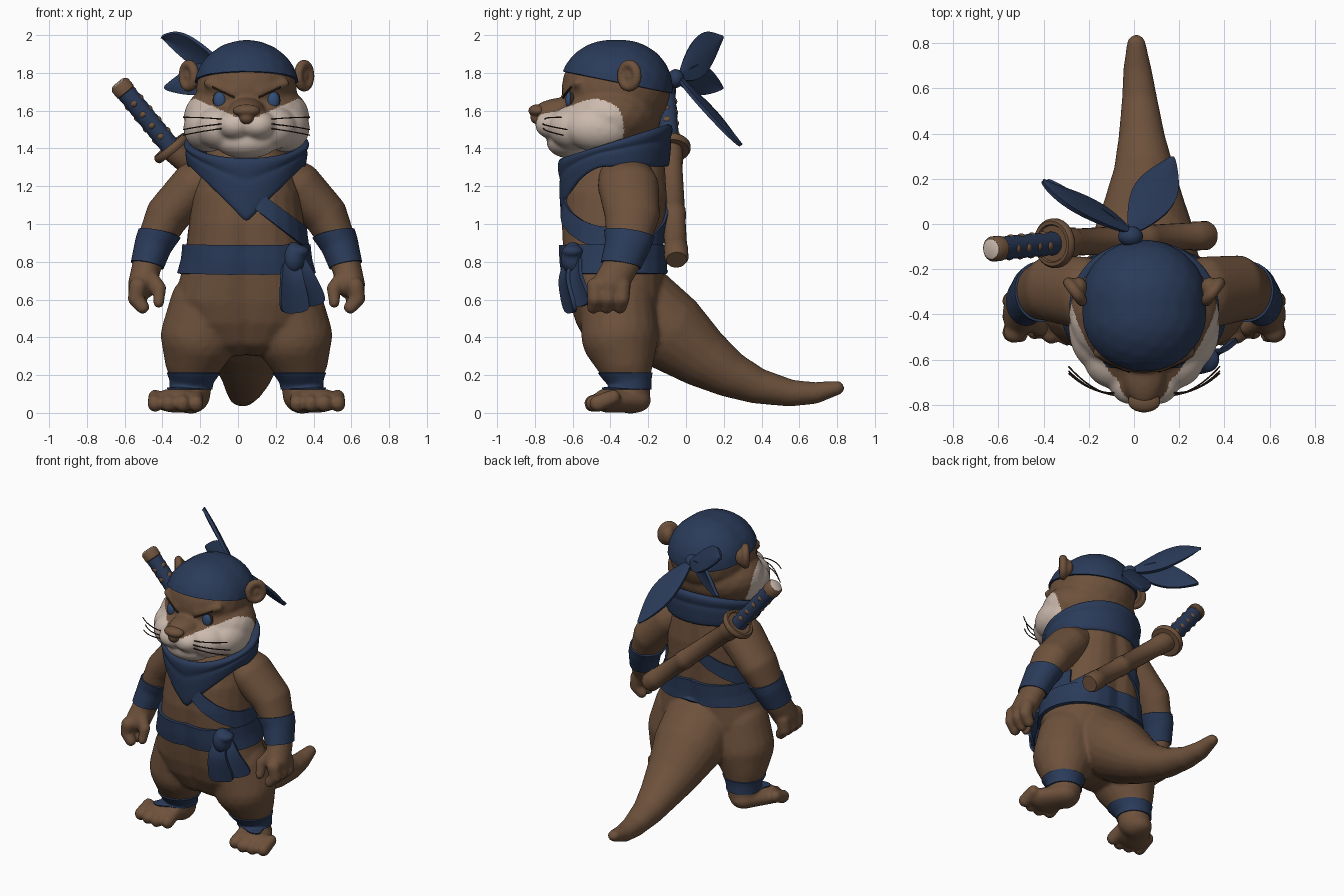
import bpy, bmesh, math
from mathutils import Vector, Matrix
from mathutils.bvhtree import BVHTree

if "Cube" in bpy.data.objects:
    bpy.data.objects.remove(bpy.data.objects["Cube"])

MID = 0.045  # the body's own centre line


def material(name, rgb):
    m = bpy.data.materials.new(name)
    m.use_nodes = True
    m.diffuse_color = (*rgb, 1)
    m.node_tree.nodes["Principled BSDF"].inputs["Base Color"].default_value = (*rgb, 1)
    return m


BROWN = material("brown fur", (0.155, 0.083, 0.045))
BLUE = material("navy cloth", (0.023, 0.043, 0.1))
CREAM = material("cream fur", (0.6, 0.49, 0.42))
DARK = material("dark brown", (0.03, 0.018, 0.012))
IRIS = material("blue iris", (0.032, 0.075, 0.18))


def finish(name, mesh, mats, angle=40):
    mesh.name = name
    ob = bpy.data.objects.new(name, mesh)
    bpy.context.collection.objects.link(ob)
    mesh.materials.clear()
    for m in mats:
        mesh.materials.append(m)
    bpy.ops.object.select_all(action="DESELECT")
    ob.select_set(True)
    bpy.context.view_layer.objects.active = ob
    bpy.ops.object.shade_smooth_by_angle(angle=math.radians(angle))
    return ob


def build(name, bm, mats, mods=(), angle=40):
    """Bake a bmesh with modifiers into a finished object."""
    mesh = bpy.data.meshes.new(name)
    bm.normal_update()
    bm.to_mesh(mesh)
    bm.free()
    tmp = bpy.data.objects.new(name + "_tmp", mesh)
    bpy.context.collection.objects.link(tmp)
    for kind, props in mods:
        mod = tmp.modifiers.new(kind, kind)
        for key, value in props.items():
            setattr(mod, key, value)
    graph = bpy.context.evaluated_depsgraph_get()
    graph.update()
    baked = bpy.data.meshes.new_from_object(tmp.evaluated_get(graph))
    bpy.data.objects.remove(tmp)
    return finish(name, baked, mats, angle)


def sculpt(name, bm, mats, voxel=0.014, rounds=6):
    return build(name, bm, mats, [
        ("REMESH", dict(mode="VOXEL", voxel_size=voxel)),
        ("SMOOTH", dict(factor=0.5, iterations=rounds))], 80)


def ball(bm, c, r):
    r = (r, r, r) if isinstance(r, (int, float)) else r
    at = Matrix.Translation((c[0] + MID, c[1], c[2]))
    bmesh.ops.create_icosphere(bm, subdivisions=3, radius=1, matrix=at @ Matrix.Diagonal((*r, 1)))


def limb(bm, pts, steps=6, wide=1.0, deep=1.0):
    """Blend balls along points given as x, y, z, radius."""
    for a, b in zip(pts, pts[1:]):
        for i in range(steps + 1):
            p = Vector(a).lerp(Vector(b), i / steps)
            ball(bm, p[:3], (p[3] * wide, p[3] * deep, p[3]))


def flip(pts, s):
    return [(p[0] * s, *p[1:]) for p in pts]


def shell(name, src, planes, thick):
    """Cloth wrap: cut a piece of a surface between planes and thicken it outward."""
    bm = bmesh.new()
    bm.from_mesh(src.data)
    for co, no in planes:
        bmesh.ops.bisect_plane(bm, geom=bm.verts[:] + bm.edges[:] + bm.faces[:],
                               plane_co=co, plane_no=no, clear_outer=True)
    return build(name, bm, [BLUE], [("SOLIDIFY", dict(thickness=thick, offset=1))])


def tube(name, pts, radius, mat):
    cu = bpy.data.curves.new(name, "CURVE")
    cu.dimensions, cu.bevel_depth, cu.bevel_resolution, cu.use_fill_caps = "3D", radius, 1, True
    sp = cu.splines.new("NURBS")
    sp.points.add(len(pts) - 1)
    sp.use_endpoint_u, sp.order_u, sp.resolution_u = True, 3, 6
    for p, co in zip(sp.points, pts):
        p.co = (*co, 1)
    tmp = bpy.data.objects.new(name + "_tmp", cu)
    bpy.context.collection.objects.link(tmp)
    graph = bpy.context.evaluated_depsgraph_get()
    mesh = bpy.data.meshes.new_from_object(tmp.evaluated_get(graph))
    bpy.data.objects.remove(tmp)
    return finish(name, mesh, [mat])


def lathe(name, a, b, profile, mat, sides=24):
    """Turn a profile of (fraction, radius) about the line from a to b."""
    a, b = Vector(a), Vector(b)
    rot = (b - a).to_track_quat("Z", "Y")
    bm, rings = bmesh.new(), []
    for t, r in profile:
        rings.append([bm.verts.new(a.lerp(b, t) + rot @ Vector(
            (r * math.cos(k * math.tau / sides), r * math.sin(k * math.tau / sides), 0)))
            for k in range(sides)])
    for lo, hi in zip(rings, rings[1:]):
        for k in range(sides):
            bm.faces.new((lo[k], lo[k - 1], hi[k - 1], hi[k]))
    bm.faces.new(rings[0])
    bm.faces.new(rings[-1][::-1])
    bmesh.ops.recalc_face_normals(bm, faces=bm.faces[:])
    return build(name, bm, [mat])


def ribbon(name, pts, widths, side, crease=0.015):
    """Cloth end: a creased strip along points."""
    side = Vector(side).normalized()
    nrm = side.cross(Vector(pts[-1]) - Vector(pts[0])).normalized()
    bm, rows = bmesh.new(), []
    for p, w in zip(pts, widths):
        rows.append([bm.verts.new(Vector(p) + side * w * k + nrm * crease * (k == 0)) for k in (-1, 0, 1)])
    for r, q in zip(rows, rows[1:]):
        for k in (0, 1):
            bm.faces.new((r[k], r[k + 1], q[k + 1], q[k]))
    return build(name, bm, [BLUE], [("SUBSURF", dict(levels=2)), ("SOLIDIFY", dict(thickness=0.02, offset=0))])


# Body: torso rows are height, half width, front, back
bm = bmesh.new()
torso = [(0.41, 0.27, -0.54, -0.14), (0.5, 0.35, -0.59, -0.125), (0.6, 0.385, -0.62, -0.12),
         (0.8, 0.33, -0.65, -0.12), (1.0, 0.305, -0.66, -0.11), (1.15, 0.29, -0.64, -0.1),
         (1.3, 0.24, -0.58, -0.11), (1.4, 0.2, -0.52, -0.13)]
for a, b in zip(torso, torso[1:]):
    for i in range(11):
        z, w, f, k = Vector(a).lerp(Vector(b), i / 10)
        for s in (1, -1):
            ball(bm, (s * w * 0.25, (f + k) / 2, z), (w * 0.75, (k - f) / 2, 0.11))
limb(bm, [(0, -0.3, 0.6, 0.23), (0, -0.1, 0.44, 0.215), (0, 0.07, 0.305, 0.165), (0, 0.22, 0.21, 0.125),
          (-0.01, 0.37, 0.145, 0.096), (-0.02, 0.55, 0.105, 0.072), (-0.03, 0.68, 0.105, 0.058),
          (-0.035, 0.8, 0.132, 0.038)], 10, wide=1.1)
for s in (1, -1):
    limb(bm, flip([(0.21, -0.36, 0.56, 0.2), (0.25, -0.35, 0.41, 0.205), (0.28, -0.325, 0.29, 0.155),
                   (0.29, -0.3, 0.2, 0.112), (0.295, -0.295, 0.1, 0.105)], s), 8)
    for i in range(6):
        t = i / 5
        ball(bm, (s * (0.31 + 0.06 * t), -0.27 - 0.14 * t, 0.066), (0.09 + 0.04 * t, 0.085, 0.066))
    for i in range(4):
        x, y = 0.268 + i * 0.072, -0.5 + 0.02 * abs(i - 1.3)
        limb(bm, flip([(x, y + 0.08, 0.082, 0.042), (x, y, 0.05, 0.046)], s), 3, wide=0.9)
body = sculpt("body", bm, [BROWN], 0.011, 7)

# Arms with curled hands, wrist and ankle wraps
for s, tag in ((1, "left"), (-1, "right")):
    bm = bmesh.new()
    limb(bm, flip([(0.18, -0.32, 1.26, 0.115), (0.275, -0.305, 1.2, 0.13), (0.415, -0.285, 1.05, 0.118),
                   (0.49, -0.305, 0.9, 0.092), (0.53, -0.35, 0.77, 0.078), (0.55, -0.4, 0.68, 0.078)], s),
         8, deep=1.25)
    for y in (-0.48, -0.41, -0.34):
        limb(bm, flip([(0.575, y, 0.67, 0.048), (0.587, y, 0.605, 0.042), (0.55, y - 0.01, 0.56, 0.036)], s), 4)
    limb(bm, flip([(0.52, -0.42, 0.72, 0.05), (0.46, -0.46, 0.66, 0.036), (0.465, -0.48, 0.585, 0.03)], s), 4)
    arm = sculpt(tag + "_arm", bm, [BROWN], 0.011, 5)
    down = Vector((s * 0.2, -0.15, -1)).normalized()
    shell(tag + "_wrist_wrap", arm, [((MID + s * 0.48, -0.31, 0.955), -down),
                                     ((MID + s * 0.53, -0.35, 0.785), down)], 0.01)
    shell(tag + "_ankle_wrap", body, [((0, 0, 0.125), (0, 0, -1)), ((0, 0, 0.215), (0, 0, 1)),
                                      ((0, -0.15, 0), (0, 1, 0)), ((MID, 0, 0), (-s, 0, 0))], 0.008)

# Waist sash and shoulder straps
shell("waist_sash", body, [((0, 0, 0.735), (0, 0, -1)), ((0, 0, 0.89), (0, 0, 1))], 0.022)
front, back = ((0, -0.25, 0), (0, 1, 0)), ((0, -0.3, 0), (0, -1, 0))
for tag, s, level, top, half in (("front_strap", 1, 1.065, 1.35, front), ("back_strap", 1, 0.97, 1.3, back),
                                 ("back_cross_strap", -1, 1.06, 1.1, back)):
    n = Vector((s * 0.62, 0, 0.79))
    p = Vector((MID + s * 0.13, 0, level))
    shell(tag, body, [((0, 0, 0.8), (0, 0, -1)), ((0, 0, top), (0, 0, 1)), half,
                      (p + n * 0.042, n), (p - n * 0.042, -n)], 0.014)
bm = bmesh.new()
ball(bm, (0.25, -0.6, 0.82), (0.06, 0.065, 0.085))
ball(bm, (0.27, -0.6, 0.855), (0.065, 0.06, 0.035))
sculpt("sash_knot", bm, [BLUE], 0.01, 3)
ribbon("sash_end_inner", [(0.28, -0.61, 0.82), (0.285, -0.655, 0.73), (0.295, -0.635, 0.63), (0.305, -0.61, 0.53)],
       (0.045, 0.06, 0.075, 0.09), (1, 0.35, 0.1))
ribbon("sash_end_outer", [(0.32, -0.58, 0.82), (0.35, -0.6, 0.74), (0.385, -0.575, 0.66), (0.415, -0.545, 0.57)],
       (0.04, 0.055, 0.065, 0.075), (1, 0.8, 0.3))

# Head
bm = bmesh.new()
for y in (-0.405, -0.37, -0.335):
    ball(bm, (0, y, 1.715), (0.268, 0.255, 0.248))
ball(bm, (0, -0.4, 1.57), (0.335, 0.27, 0.2))
ball(bm, (0, -0.64, 1.595), (0.1, 0.17, 0.075))
ball(bm, (0, -0.61, 1.435), (0.17, 0.13, 0.09))
for s in (1, -1):
    ball(bm, (s * 0.06, -0.69, 1.525), (0.1, 0.11, 0.08))
    ball(bm, (s * 0.13, -0.59, 1.51), (0.14, 0.14, 0.12))
    ball(bm, (s * 0.205, -0.46, 1.51), (0.13, 0.19, 0.13))
    limb(bm, flip([(0.07, -0.635, 1.695, 0.025), (0.2, -0.57, 1.745, 0.028)], s))
head = sculpt("head", bm, [BROWN, CREAM], 0.01, 14)
for p in head.data.polygons:
    x, y, z = abs(p.center.x - MID), p.center.y, p.center.z
    cheek = abs((y + 0.62) / 0.29) ** 3 + abs((z - 1.5) / 0.17) ** 3 < 1
    p.material_index = int(cheek and z < 1.565 + 0.45 * max(x - 0.05, 0))
shell("head_wrap", head, [((0, -0.37, 1.75), (0, -0.2, -1))], 0.013)
tree = BVHTree.FromPolygons([v.co for v in head.data.vertices],
                            [p.vertices[:] for p in head.data.polygons])


def on_face(x, z, lift=0.0):
    hit = tree.ray_cast(Vector((x + MID, -2, z)), Vector((0, 1, 0)))[0]
    return Vector((x + MID, (hit.y if hit else -0.5) - lift, z))


# Nose, eyes, ears, brows and whiskers
bm = bmesh.new()
ball(bm, (0, -0.785, 1.6), (0.074, 0.05, 0.034))
ball(bm, (0, -0.785, 1.565), (0.04, 0.04, 0.038))
sculpt("nose", bm, [BROWN], 0.007, 4)
for s, tag in ((1, "left"), (-1, "right")):
    for part, mat, size, lift in (("eye_rim", DARK, 1.15, -0.012), ("eye", IRIS, 1, 0)):
        bm = bmesh.new()
        c = on_face(s * 0.14, 1.655, lift)
        ball(bm, (c.x - MID, c.y, c.z), (0.034 * size, 0.022, 0.046 * size))
        build(tag + "_" + part, bm, [mat])
    tube(tag + "_brow", [on_face(s * x, z, 0.003) for x, z in
                         ((0.065, 1.67), (0.12, 1.695), (0.18, 1.725))], 0.006, DARK)
    for z0, z1, y1 in ((1.555, 1.565, -0.66), (1.53, 1.5, -0.63), (1.505, 1.47, -0.65)):
        root = on_face(s * 0.13, z0, -0.005)
        end = Vector((MID + s * 0.335, y1, z1))
        tube(tag + "_whisker", [root, root.lerp(end, 0.5) + Vector((0, -0.05, 0.005)), end], 0.0035, DARK)
    bm = bmesh.new()
    for k in range(20):
        a = k * math.tau / 20
        ball(bm, (s * (0.305 + 0.03 * math.cos(a)), -0.3 + 0.04 * math.cos(a), 1.785 + 0.06 * math.sin(a)),
             (0.026, 0.026, 0.026))
    ball(bm, (s * 0.29, -0.28, 1.78), (0.04, 0.045, 0.06))
    sculpt(tag + "_ear", bm, [BROWN], 0.009, 3)

# Head wrap knot and loose ends
bm = bmesh.new()
ball(bm, (-0.06, -0.055, 1.77), (0.055, 0.045, 0.05))
build("head_wrap_knot", bm, [BLUE])
ribbon("upper_loose_end", [(-0.02, -0.04, 1.78), (-0.12, 0.02, 1.84), (-0.22, 0.08, 1.895), (-0.31, 0.13, 1.94),
                           (-0.41, 0.185, 1.985)], (0.02, 0.1, 0.125, 0.09, 0.005), (0.5, 0.15, -1))
ribbon("side_loose_end", [(-0.02, -0.04, 1.77), (-0.14, 0.04, 1.77), (-0.25, 0.1, 1.765), (-0.38, 0.2, 1.72)],
       (0.02, 0.085, 0.09, 0.01), (0.2, 0.1, 1))
ribbon("lower_loose_end", [(-0.01, -0.04, 1.77), (0.06, 0.07, 1.66), (0.11, 0.17, 1.55), (0.17, 0.285, 1.41)],
       (0.02, 0.095, 0.105, 0.01), (1, -0.35, 0.1))

# Neck scarf: rings from the pointed hem up to the rolled collar
bm, rings, n = bmesh.new(), [], 64
for t, grow in ((0, 0.97), (0.2, 0.985), (0.4, 1.0), (0.58, 1.01), (0.66, 0.985), (0.74, 1.02),
                (0.9, 1.04), (1, 1.0), (1.0, 0.9), (0.85, 0.8)):
    ring = []
    for k in range(n):
        c, s = math.cos(k * math.tau / n), math.sin(k * math.tau / n)
        x = 0.322 * c
        hem = min(1.3, 1.005 + 0.95 * abs(x)) if s < 0 else 1.3
        z = hem + (1.44 + 0.09 * s - hem) * t
        ring.append(bm.verts.new((MID + x * grow, -0.375 + 0.295 * s * grow, z)))
    rings.append(ring)
for lo, hi in zip(rings, rings[1:]):
    for k in range(n):
        bm.faces.new((lo[k - 1], lo[k], hi[k], hi[k - 1]))
build("neck_scarf", bm, [BLUE], [("SOLIDIFY", dict(thickness=0.025, offset=-1)),
                                 ("SUBSURF", dict(levels=1))], 60)

# Sword on the back
grip, tip = Vector((-0.35, -0.085, 1.4)), Vector((-0.62, -0.11, 1.73))
axis = (tip - grip).normalized()
lathe("scabbard", grip, (0.335, -0.05, 0.81),
      [(0, 0.05), (0, 0.066), (0.12, 0.066), (0.13, 0.06), (0.55, 0.06), (0.56, 0.064), (0.62, 0.064),
       (0.63, 0.06), (0.88, 0.06), (0.89, 0.064), (0.98, 0.064), (1, 0.054)], BROWN)
lathe("sword_guard", grip - axis * 0.02, grip + axis * 0.025,
      [(0, 0.085), (0, 0.1), (0.3, 0.11), (0.7, 0.11), (1, 0.1), (1, 0.085), (0.8, 0.08)], BROWN)
wrap = [(k / 16, 0.053 if k % 2 else 0.05) for k in range(17)]
lathe("sword_grip", grip, tip - axis * 0.03, wrap, BLUE)
lathe("sword_pommel", tip - axis * 0.045, tip + axis * 0.02, [(0, 0.05), (0.1, 0.056), (0.8, 0.056), (1, 0.045)], BROWN)
lathe("pommel_cap", tip + axis * 0.01, tip + axis * 0.025, [(0, 0.046), (0.7, 0.044), (1, 0.036)], CREAM)
u = axis.orthogonal().normalized()
v = axis.cross(u)
bm = bmesh.new()
for i in range(4):
    for k in range(4):
        a = math.pi / 4 + k * math.pi / 2
        c = grip + axis * (0.09 + 0.075 * i) + (u * math.cos(a) + v * math.sin(a)) * 0.037
        ball(bm, (c.x - MID, c.y, c.z), 0.021)
build("grip_studs", bm, [BROWN])
